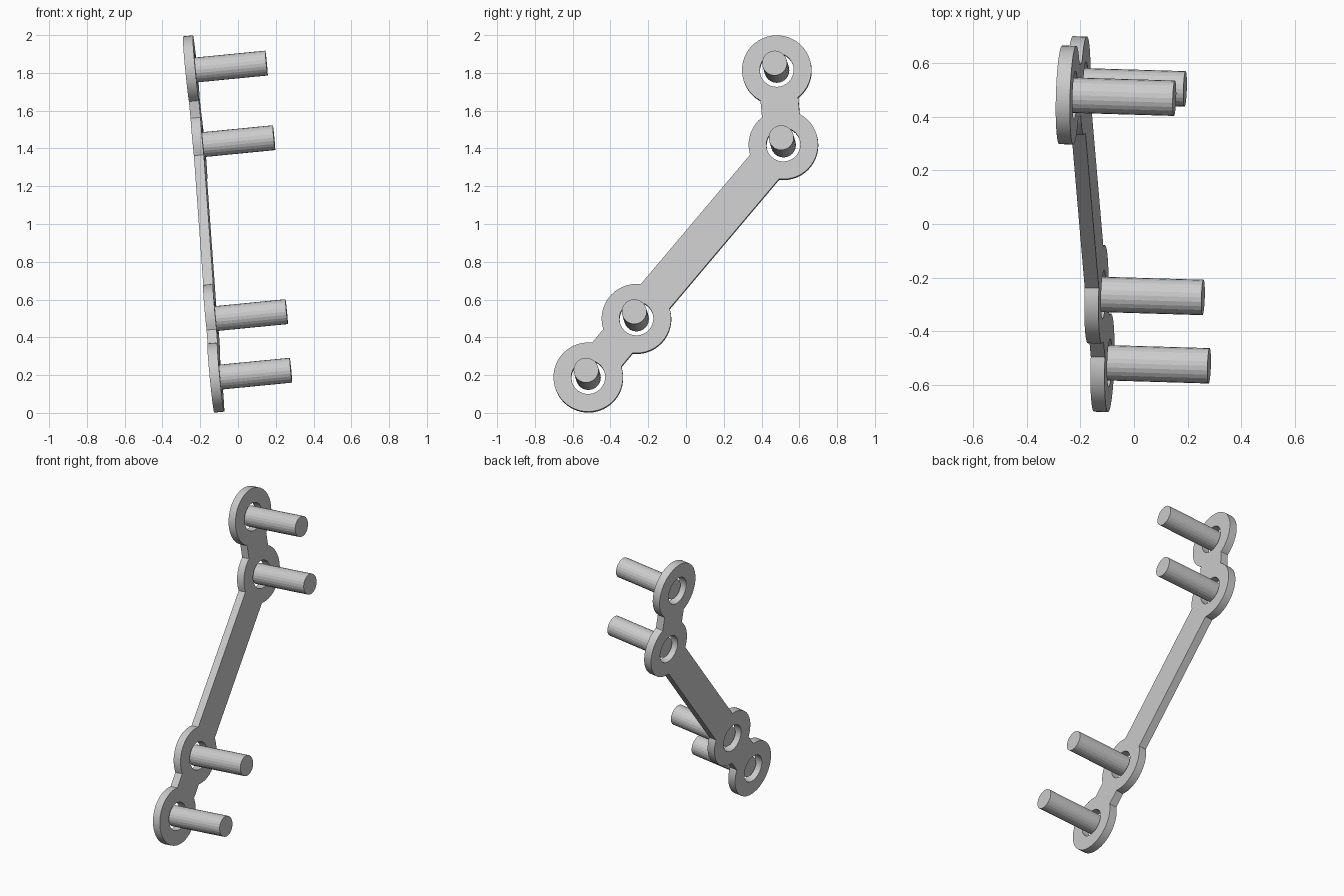
import bpy
import bmesh
from math import asin, atan2, cos, pi, sin, tau
from mathutils import Matrix, Vector

cube = bpy.data.objects.get("Cube")
if cube:
    bpy.data.objects.remove(cube, do_unlink=True)

RING_R, HOLE_R, BAR_HALF, THICK = 0.184, 0.09, 0.1, 0.053
PIN_R, PIN_LEN = 0.066, 0.40
SLOPE_Y, SLOPE_Z = 0.03, -0.098

# Tilted working frame: local x/y lie in the plate, local z is the pin axis
origin = Vector((-0.247, 0.481, 1.813))
normal = Vector((1, -SLOPE_Y, -SLOPE_Z)).normalized()
across = Vector((0, 1, 0))
across = (across - across.dot(normal) * normal).normalized()
frame = Matrix((across, normal.cross(across), normal)).transposed().to_4x4()
frame.translation = origin


def on_plate(y, z):
    """Local plate position of a ring centre given by its side elevation."""
    x = origin.x + SLOPE_Y * (y - origin.y) + SLOPE_Z * (z - origin.z)
    return (frame.inverted() @ Vector((x, y, z))).to_2d()


def arc(centre, radius, start, sweep, steps):
    return [centre + radius * Vector((cos(start + sweep * i / steps),
                                      sin(start + sweep * i / steps)))
            for i in range(steps + 1)]


def heading(a, b):
    return atan2(b.y - a.y, b.x - a.x)


def add_spline(curve, points):
    spline = curve.splines.new('POLY')
    spline.points.add(len(points) - 1)
    for target, p in zip(spline.points, points):
        target.co = (p.x, p.y, 0, 1)
    spline.use_cyclic_u = True


centres = [on_plate(*c) for c in
           ((0.481, 1.813), (0.516, 1.418), (-0.262, 0.497), (-0.517, 0.187))]

# Plate outline: go round the chain of rings, joined by straight bars
walk = [0, 1, 2, 3, 2, 1]
half_angle = asin(BAR_HALF / RING_R)
outline = []
for k, i in enumerate(walk):
    c = centres[i]
    before, after = centres[walk[k - 1]], centres[walk[(k + 1) % len(walk)]]
    start = heading(c, before) + half_angle
    sweep = (heading(c, after) - half_angle - start) % tau
    outline += arc(c, RING_R, start, sweep, max(4, round(sweep / tau * 48)))

curve = bpy.data.curves.new("plate_outline", 'CURVE')
curve.dimensions = '2D'
curve.fill_mode = 'BOTH'
curve.extrude = THICK / 2
add_spline(curve, outline)
for c in centres:
    add_spline(curve, arc(c, HOLE_R, 0, tau, 32)[:-1])

# Turn the filled outline into a clean mesh plate
helper = bpy.data.objects.new("plate_outline", curve)
bpy.context.collection.objects.link(helper)
depsgraph = bpy.context.evaluated_depsgraph_get()
mesh = bpy.data.meshes.new_from_object(helper.evaluated_get(depsgraph))
bpy.data.objects.remove(helper, do_unlink=True)
bpy.data.curves.remove(curve)

bm = bmesh.new()
bm.from_mesh(mesh)
bmesh.ops.remove_doubles(bm, verts=bm.verts, dist=0.0001)
bmesh.ops.recalc_face_normals(bm, faces=bm.faces)
bm.to_mesh(mesh)
bm.free()
mesh.name = "linked_ring_plate"
plate = bpy.data.objects.new("linked_ring_plate", mesh)
bpy.context.collection.objects.link(plate)
plate.matrix_world = frame
bpy.ops.object.select_all(action='DESELECT')
plate.select_set(True)
bpy.context.view_layer.objects.active = plate
bpy.ops.object.shade_smooth_by_angle(angle=pi / 6)

# Pins: one faceted cylinder mesh shared by all four holes
pin_mesh = bpy.data.meshes.new("pin")
bm = bmesh.new()
bmesh.ops.create_cone(bm, cap_ends=True, segments=24, radius1=PIN_R,
                      radius2=PIN_R, depth=PIN_LEN,
                      matrix=Matrix.Translation((0, 0, PIN_LEN / 2)))
bm.to_mesh(pin_mesh)
bm.free()
for name, c in zip(("top", "upper", "lower", "bottom"), centres):
    pin = bpy.data.objects.new(name + "_pin", pin_mesh)
    bpy.context.collection.objects.link(pin)
    pin.matrix_world = frame @ Matrix.Translation(c.to_3d())
